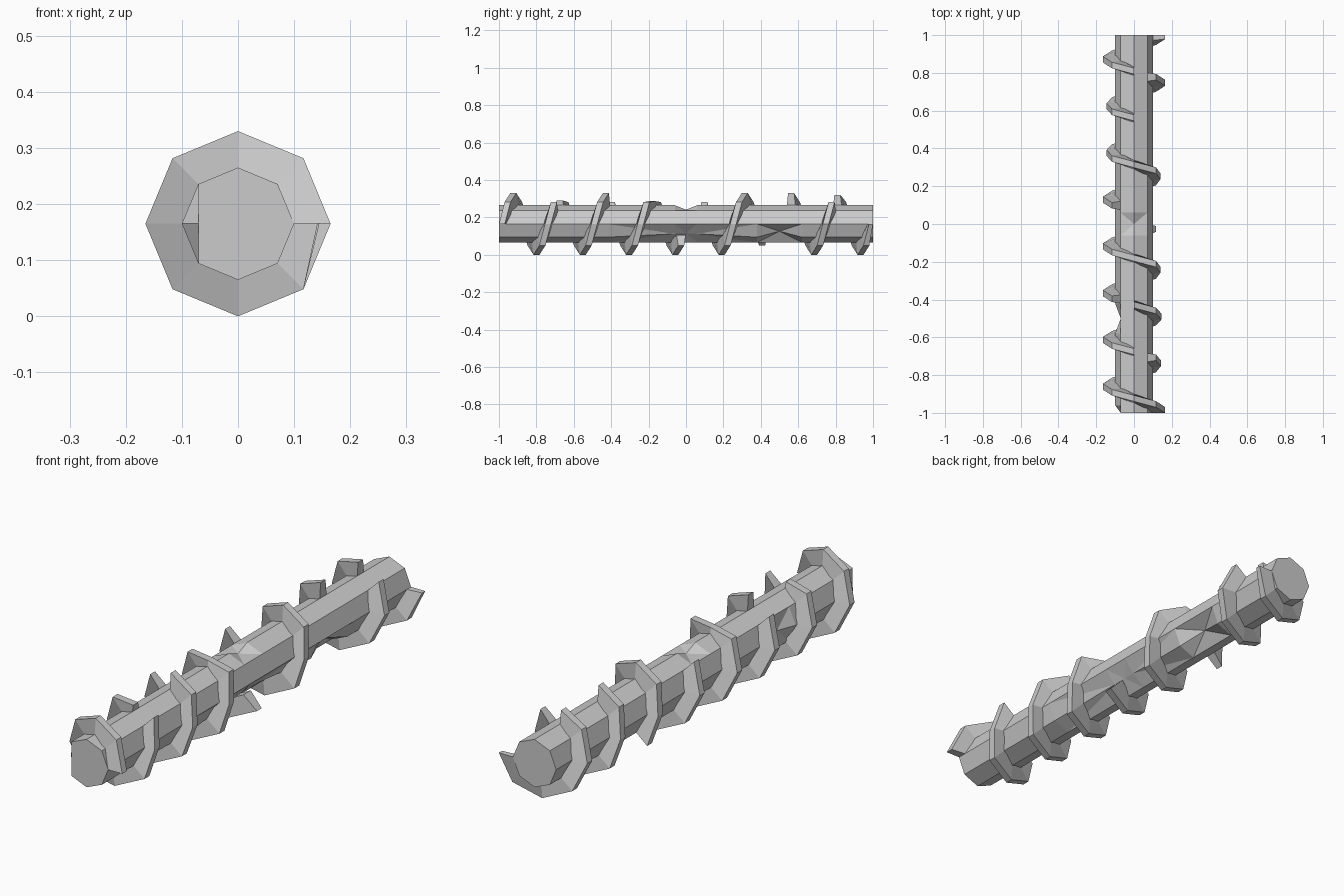
import bpy, bmesh
from math import cos, sin, pi

if "Cube" in bpy.data.objects:
    bpy.data.objects.remove(bpy.data.objects["Cube"])

CZ = 0.165          # height of the shaft axis
PITCH = 0.2475      # advance per turn


def ring(bm, r_of, y):
    return [bm.verts.new((r_of(i) * cos(i * pi / 4), y, CZ + r_of(i) * sin(i * pi / 4)))
            for i in range(8)]


def loft(bm, rings):
    n = len(rings[0])
    for a, b in zip(rings, rings[1:]):
        for i in range(n):
            j = (i + 1) % n
            bm.faces.new((a[i], a[j], b[j], b[i]))
    bm.faces.new(rings[0][::-1])
    bm.faces.new(rings[-1])


def finish(bm, name):
    bmesh.ops.recalc_face_normals(bm, faces=bm.faces)
    me = bpy.data.meshes.new(name)
    bm.to_mesh(me)
    bm.free()
    ob = bpy.data.objects.new(name, me)
    bpy.context.collection.objects.link(ob)
    return ob


# octagonal shaft, with dents as {(y, corner): radius}
dents = {(-1, 4): 0.07, (-0.5, 4): 0.07, (0, 2): 0.076,
         (-0.06, 7): 0.075, (0, 7): 0.07, (0.06, 7): 0.075, (0.5, 7): 0.055}
bm = bmesh.new()
loft(bm, [ring(bm, lambda i: dents.get((y, i), 0.1), y)
          for y in (-1, -0.96, -0.58, -0.5, -0.42, -0.06, 0, 0.06, 0.38, 0.5, 0.62, 1)])
bmesh.ops.triangulate(bm, faces=[f for f in bm.faces if len(f.verts) == 4])
finish(bm, "shaft")

# broken spiral ridge: runs of 45-degree steps, with some worn corners
worn = {8: 0.142, 10: 0.125, 16: 0.145, 24: 0.14, 26: 0.122,
        40: 0.14, 44: 0.145, 52: 0.145, 58: 0.155}
runs = [(0, 9), (10, 18), (19, 31), (35, 45), (50, 57), (58, 64)]
for k, (start, end) in enumerate(runs):
    bm = bmesh.new()
    sections = []
    for s in range(start, end + 1):
        a, y = s * pi / 4, -0.985 + PITCH * s / 8
        ro = worn.get(s, 0.165)
        prof = [(0.085, -0.024), (ro, -0.016), (ro, 0.016), (0.085, 0.024)]
        sections.append([bm.verts.new((r * cos(a), max(-1, min(1, y + d)), CZ + r * sin(a)))
                         for r, d in prof])
    loft(bm, sections)
    finish(bm, f"spiral_ridge_{k + 1}")
